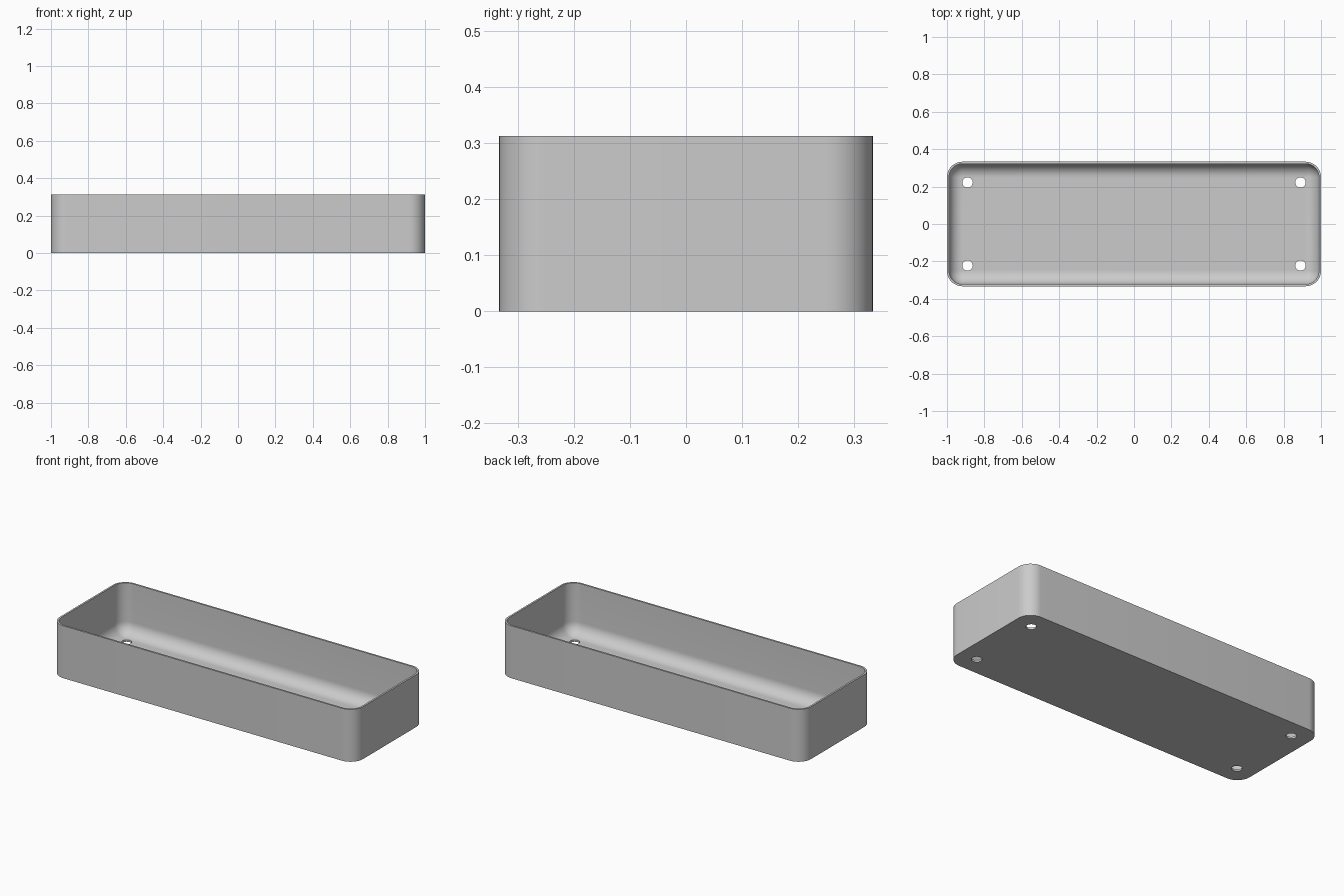
import bpy, bmesh
from math import sin, cos, pi

cube = bpy.data.objects.get("Cube")
if cube:
    bpy.data.objects.remove(cube)

HALF_X, HALF_Y, HEIGHT = 1.0, 0.333, 0.312
CORNER, WALL, STEPS = 0.083, 0.011, 12
HOLE_X, HOLE_Y, HOLE_R = 0.89, 0.222, 0.028

grey = bpy.data.materials.new("plain grey")
grey.use_nodes = True
grey.diffuse_color = (0.6, 0.6, 0.6, 1)
grey.node_tree.nodes["Principled BSDF"].inputs["Base Color"].default_value = (0.6, 0.6, 0.6, 1)


def ring(bm, inset, z):
    """Rounded rectangle, shrunk by inset, at height z."""
    r = max(CORNER - inset, 0.001)
    cx, cy = HALF_X - inset - r, HALF_Y - inset - r
    verts = []
    for q, (sx, sy) in enumerate([(1, 1), (-1, 1), (-1, -1), (1, -1)]):
        for i in range(STEPS + 1):
            a = (q + i / STEPS) * pi / 2
            verts.append(bm.verts.new((sx * cx + r * cos(a), sy * cy + r * sin(a), z)))
    return verts


# Tray shell: outer wall, rim, inner wall, and a fillet down to the floor
fillet = CORNER - WALL
profile = [(0, 0), (0, HEIGHT), (WALL, HEIGHT)]
for i in range(STEPS + 1):
    a = i / STEPS * pi / 2
    profile.append((WALL + fillet * (1 - cos(a)), WALL + fillet * (1 - sin(a))))

bm = bmesh.new()
rings = [ring(bm, inset, z) for inset, z in profile]
for lower, upper in zip(rings, rings[1:]):
    for i in range(len(lower)):
        j = (i + 1) % len(lower)
        bm.faces.new((lower[i], lower[j], upper[j], upper[i]))
bm.faces.new(rings[0][::-1])
bm.faces.new(rings[-1])
bmesh.ops.remove_doubles(bm, verts=bm.verts, dist=0.0001)
bmesh.ops.recalc_face_normals(bm, faces=bm.faces)
mesh = bpy.data.meshes.new("tray")
bm.to_mesh(mesh)
bm.free()
mesh.materials.append(grey)
tray = bpy.data.objects.new("tray", mesh)
bpy.context.collection.objects.link(tray)

# Four drain holes through the floor
for sx in (-1, 1):
    for sy in (-1, 1):
        bpy.ops.mesh.primitive_cylinder_add(vertices=32, radius=HOLE_R, depth=0.1,
                                            location=(sx * HOLE_X, sy * HOLE_Y, 0))
        cutter = bpy.context.object
        cutter.name = "hole_cutter"
        cutter.hide_render = True
        cutter.data.materials.append(grey)
        cut = tray.modifiers.new("hole", "BOOLEAN")
        cut.operation, cut.solver, cut.object = "DIFFERENCE", "EXACT", cutter
        bpy.context.view_layer.objects.active = tray
        bpy.ops.object.modifier_apply(modifier=cut.name)
        bpy.data.objects.remove(cutter)

# Smooth corners and fillets, crisp rim and hole edges
bpy.ops.object.select_all(action="DESELECT")
tray.select_set(True)
bpy.context.view_layer.objects.active = tray
bpy.ops.object.shade_smooth_by_angle(angle=pi / 6)
